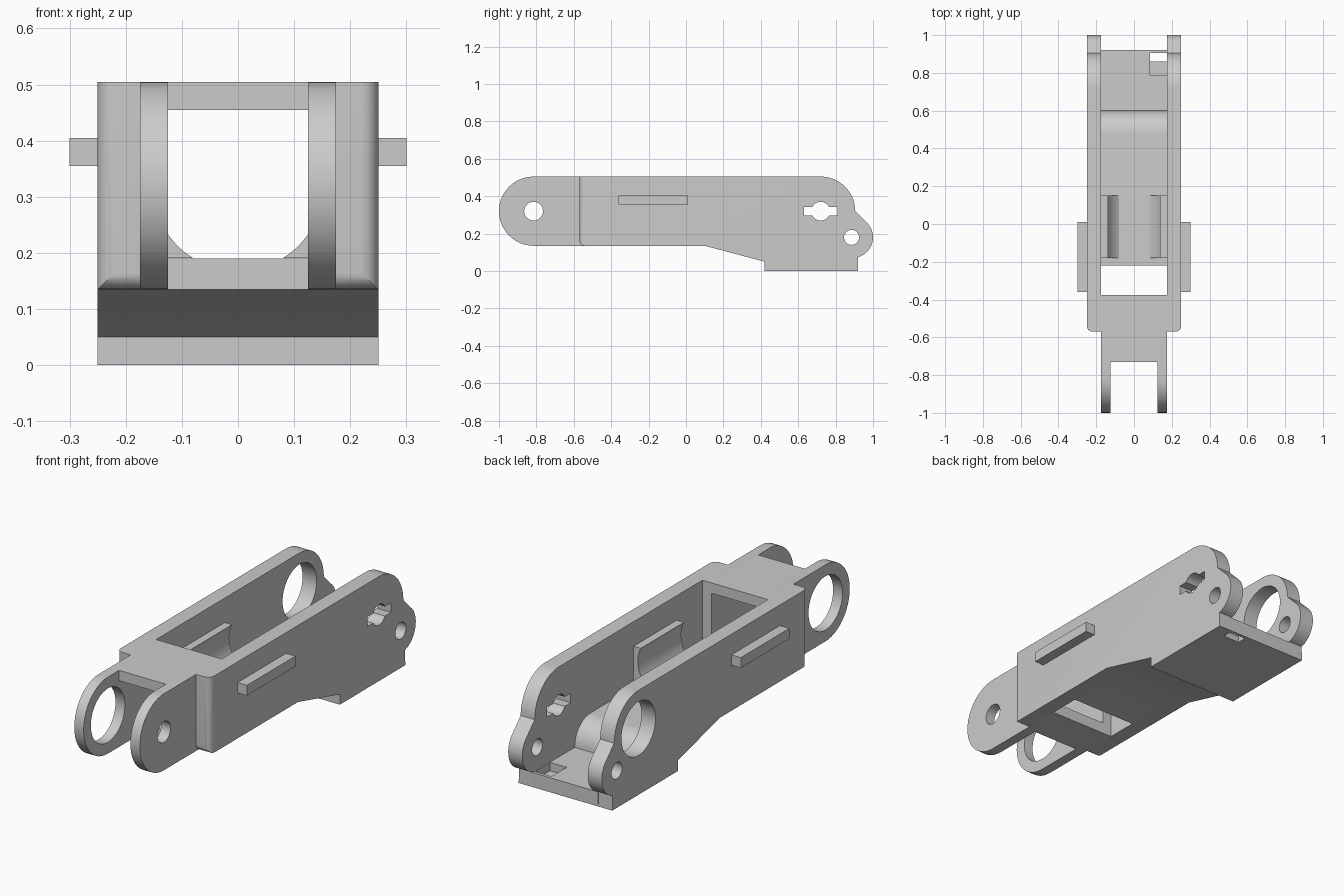
import bpy, bmesh
from math import sin, cos, radians
from mathutils import Vector

if "Cube" in bpy.data.objects:
    bpy.data.objects.remove(bpy.data.objects["Cube"])

GREY = bpy.data.materials.new("plain grey")
GREY.use_nodes = True
GREY.diffuse_color = (0.6, 0.6, 0.6, 1)
GREY.node_tree.nodes["Principled BSDF"].inputs["Base Color"].default_value = (0.6, 0.6, 0.6, 1)


def arc(cy, cz, r, a0, a1, n=24):
    angles = [radians(a0 + (a1 - a0) * i / n) for i in range(n + 1)]
    return [(cy + r * cos(a), cz + r * sin(a)) for a in angles]


def prism(name, pts, lo, hi, axis="x"):
    """Extrude a profile along x (points are y, z) or along y (points are x, z)."""
    bm = bmesh.new()
    place = (lambda p, t: (t, p[0], p[1])) if axis == "x" else (lambda p, t: (p[0], t, p[1]))
    face = bm.faces.new([bm.verts.new(place(p, lo)) for p in pts])
    new = bmesh.ops.extrude_face_region(bm, geom=[face])["geom"]
    shift = Vector(place((0, 0), hi - lo))
    bmesh.ops.translate(bm, vec=shift, verts=[g for g in new if isinstance(g, bmesh.types.BMVert)])
    bmesh.ops.recalc_face_normals(bm, faces=bm.faces)
    mesh = bpy.data.meshes.new(name)
    bm.to_mesh(mesh)
    bm.free()
    mesh.materials.append(GREY)
    ob = bpy.data.objects.new(name, mesh)
    bpy.context.collection.objects.link(ob)
    return ob


def box(name, x0, x1, y0, y1, z0, z1):
    return prism(name, [(y0, z0), (y1, z0), (y1, z1), (y0, z1)], x0, x1)


def round_cutter(y, z, r, x0, x1):
    return prism("cutter", arc(y, z, r, 0, 360, 48)[:-1], x0, x1)


def activate(ob):
    bpy.ops.object.select_all(action="DESELECT")
    ob.select_set(True)
    bpy.context.view_layer.objects.active = ob


def cut(ob, cutters):
    for c in cutters:
        c.hide_render = True
        mod = ob.modifiers.new("cut", "BOOLEAN")
        mod.operation, mod.solver, mod.object = "DIFFERENCE", "EXACT", c
        activate(ob)
        bpy.ops.object.modifier_apply(modifier=mod.name)
        bpy.data.objects.remove(c)


def round_front(ob, outer):
    """Round the outer upright front edge and the lower front edge of a plate."""
    bm = bmesh.new()
    bm.from_mesh(ob.data)
    edges = []
    for e in bm.edges:
        a, b = e.verts[0].co, e.verts[1].co
        if max(a.y, b.y) < -0.56:
            upright = abs(a.x - outer) < 0.001 and abs(b.x - outer) < 0.001
            if upright or max(a.z, b.z) < 0.14:
                edges.append(e)
    bmesh.ops.bevel(bm, geom=edges, offset=0.03, segments=6, profile=0.5, affect="EDGES")
    bm.to_mesh(ob.data)
    bm.free()


parts = []
AXIS_Z = 0.32
plate_profile = ([(-0.57, 0.505), (-0.57, 0.135), (0.1, 0.135), (0.42, 0.05), (0.42, 0), (0.92, 0)]
                 + arc(0.89, 0.18, 0.11, -75, 50)
                 + arc(0.72, AXIS_Z, 0.185, 0, 90))
ear_profile = [(-0.375, 0.135), (-0.375, 0.505)] + arc(-0.815, AXIS_Z, 0.185, 90, 270)

for side, s in (("left", 1), ("right", -1)):
    small = s > 0
    # Side plate with rear lobe; one side has a keyed hole, the other a wide one
    plate = prism(side + "_side_plate", plate_profile, *sorted((s * 0.175, s * 0.25)))
    round_front(plate, s * 0.25)
    span = sorted((s * 0.14, s * 0.28))
    cutters = [round_cutter(0.72, AXIS_Z, 0.05 if small else 0.13, *span),
               round_cutter(0.885, 0.18, 0.04, *span)]
    if small:
        cutters.append(box("cutter", *span, 0.63, 0.81, 0.297, 0.343))
    cut(plate, cutters)

    # Front ear running back into the frame
    ear = prism(side + "_front_ear", ear_profile, *sorted((s * 0.125, s * 0.175)))
    cut(ear, [round_cutter(-0.815, AXIS_Z, 0.05 if small else 0.13, *sorted((s * 0.1, s * 0.2)))])

    # Outer guide rail
    rail = box(side + "_guide_rail", *sorted((s * 0.25, s * 0.3)), -0.36, 0.01, 0.355, 0.405)

    # Inner cradle with a hollow face
    hollow = [(s * x, z) for x, z in arc(0, AXIS_Z, 0.152, -58, 26)]
    cradle = prism(side + "_cradle", hollow + [(s * 0.175, hollow[-1][1]), (s * 0.175, hollow[0][1])],
                   -0.18, 0.15, "y")
    parts += [plate, ear, rail, cradle]

# Upper and lower cross members of the front frame
parts.append(box("top_bridge", -0.125, 0.125, -0.73, -0.375, 0.455, 0.505))
parts.append(box("bottom_bridge", -0.125, 0.125, -0.57, -0.375, 0.135, 0.19))

# Floor stepping down to the rear
floor_profile = ([(-0.22, 0.19), (-0.22, 0.135), (0.1, 0.135), (0.42, 0.05), (0.42, 0),
                  (0.92, 0), (0.92, 0.07), (0.6, 0.07)] + arc(0.48, 0.07, 0.12, 0, 90, 12))
floor = prism("floor", floor_profile, -0.175, 0.175)
cut(floor, [box("cutter", 0.085, 0.174, 0.79, 0.87, 0.03, 0.1),
            box("cutter", 0.085, 0.174, 0.86, 0.905, -0.05, 0.11)])
parts.append(floor)

for ob in parts:
    activate(ob)
    bpy.ops.object.shade_smooth_by_angle(angle=radians(30))
